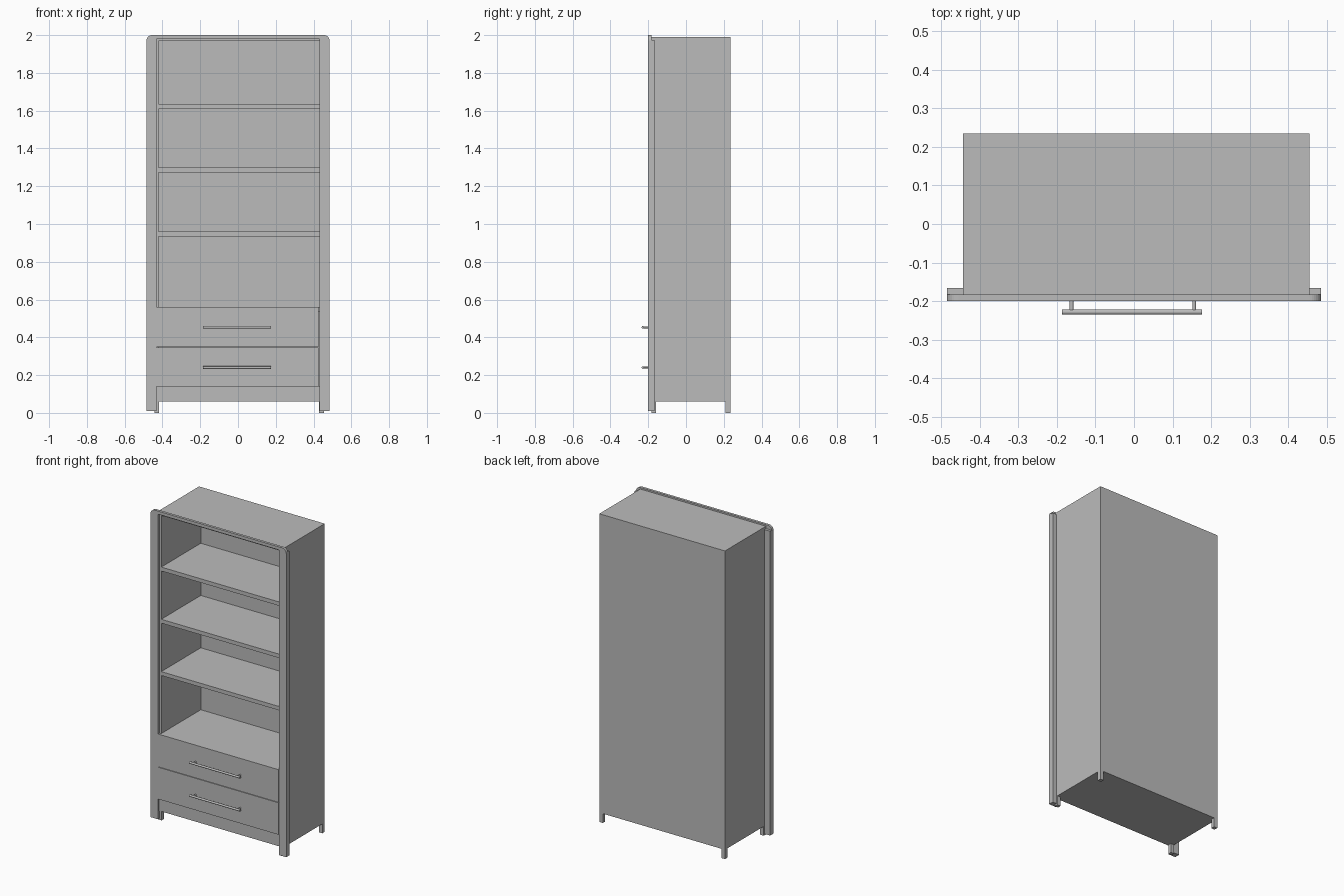
import bpy, bmesh, math

cube = bpy.data.objects.get("Cube")
if cube:
    bpy.data.objects.remove(cube, do_unlink=True)

GREY = (0.5, 0.5, 0.5, 1)
mat = bpy.data.materials.new("plain grey")
mat.use_nodes = True
mat.diffuse_color = GREY
mat.node_tree.nodes["Principled BSDF"].inputs["Base Color"].default_value = GREY


def finish(name, bm):
    bmesh.ops.recalc_face_normals(bm, faces=bm.faces)
    mesh = bpy.data.meshes.new(name)
    bm.to_mesh(mesh)
    bm.free()
    mesh.materials.append(mat)
    obj = bpy.data.objects.new(name, mesh)
    bpy.context.collection.objects.link(obj)
    return obj


def box(name, x, y, z):
    """Box from (min, max) pairs on each axis."""
    bm = bmesh.new()
    bmesh.ops.create_cube(bm, size=1)
    for v in bm.verts:
        v.co = [r[0] + (c + 0.5) * (r[1] - r[0]) for c, r in zip(v.co, (x, y, z))]
    return finish(name, bm)


def rod(name, start, axis, length, radius):
    """Round bar running along x or y."""
    bm = bmesh.new()
    bmesh.ops.create_cone(bm, cap_ends=True, segments=16,
                          radius1=radius, radius2=radius, depth=length)
    obj = finish(name, bm)
    obj.location = start
    obj.location[axis] += length / 2
    obj.rotation_euler = (0, math.pi / 2, 0) if axis == 0 else (math.pi / 2, 0, 0)
    for p in obj.data.polygons:
        p.use_smooth = len(p.vertices) == 4


def arch(name, half, inner, base, top, inner_top, radius, y):
    """Upside-down U with rounded outer corners."""
    pts = [(inner, base), (half, base)]
    for sign, start in ((1, 0), (-1, 90)):
        for i in range(9):
            a = math.radians(start + i * 90 / 8)
            pts.append((sign * (half - radius) + radius * math.cos(a),
                        top - radius + radius * math.sin(a)))
    pts += [(-half, base), (-inner, base), (-inner, inner_top), (inner, inner_top)]
    bm = bmesh.new()
    face = bm.faces.new([bm.verts.new((px, y[0], pz)) for px, pz in pts])
    ext = bmesh.ops.extrude_face_region(bm, geom=[face])
    for v in ext["geom"]:
        if isinstance(v, bmesh.types.BMVert):
            v.co.y = y[1]
    finish(name, bm)


# Carcass
LEFT, RIGHT = -0.443, 0.455
FRONT, BACK = -0.183, 0.235
WALL = 0.023
inside = (LEFT + WALL, RIGHT - WALL)
depth = (FRONT, BACK)
box("right_side_panel", (LEFT, LEFT + WALL), depth, (0.06, 1.99))
box("left_side_panel", (RIGHT - WALL, RIGHT), depth, (0.06, 1.99))
box("back_panel", inside, (BACK - 0.015, BACK), (0.06, 1.99))
box("top_panel", inside, depth, (1.968, 1.99))
box("bottom_panel", inside, depth, (0.06, 0.08))
for i, top in enumerate((0.56, 0.935, 1.273, 1.61)):
    # each shelf lies just under an opening
    thick = 0.025
    z = (top - thick, top) if i == 0 else (top, top + thick)
    box(f"shelf_{i + 1}", inside, (FRONT, BACK - 0.015), z)

# Front frame: rounded face layer with thicker stiles behind
arch("front_frame", 0.485, 0.432, 0.01, 2.0, 1.98, 0.03, (-0.2, FRONT))
for name, x in (("right_stile", (-0.485, LEFT)), ("left_stile", (RIGHT, 0.485))):
    box(name, x, (FRONT, -0.166), (0.01, 1.975))

# Plinth and legs
box("plinth", (-0.432, 0.432), (-0.188, -0.17), (0.06, 0.14))
for side, x in (("right", (LEFT, LEFT + 0.025)), ("left", (RIGHT - 0.025, RIGHT))):
    box(side + "_front_leg", x, (FRONT, -0.16), (0, 0.06))
    box(side + "_rear_leg", x, (0.21, BACK), (0, 0.06))

# Drawers with bar handles
for name, z, grip in (("lower", (0.14, 0.346), 0.24), ("upper", (0.349, 0.56), 0.453)):
    box(name + "_drawer_front", (-0.432, 0.427), (-0.199, FRONT), z)
    rod(name + "_handle", (-0.186, -0.228, grip), 0, 0.362, 0.007)
    for side, x in (("right", -0.162), ("left", 0.156)):
        rod(f"{name}_{side}_handle_post", (x, -0.226, grip), 1, 0.03, 0.005)
